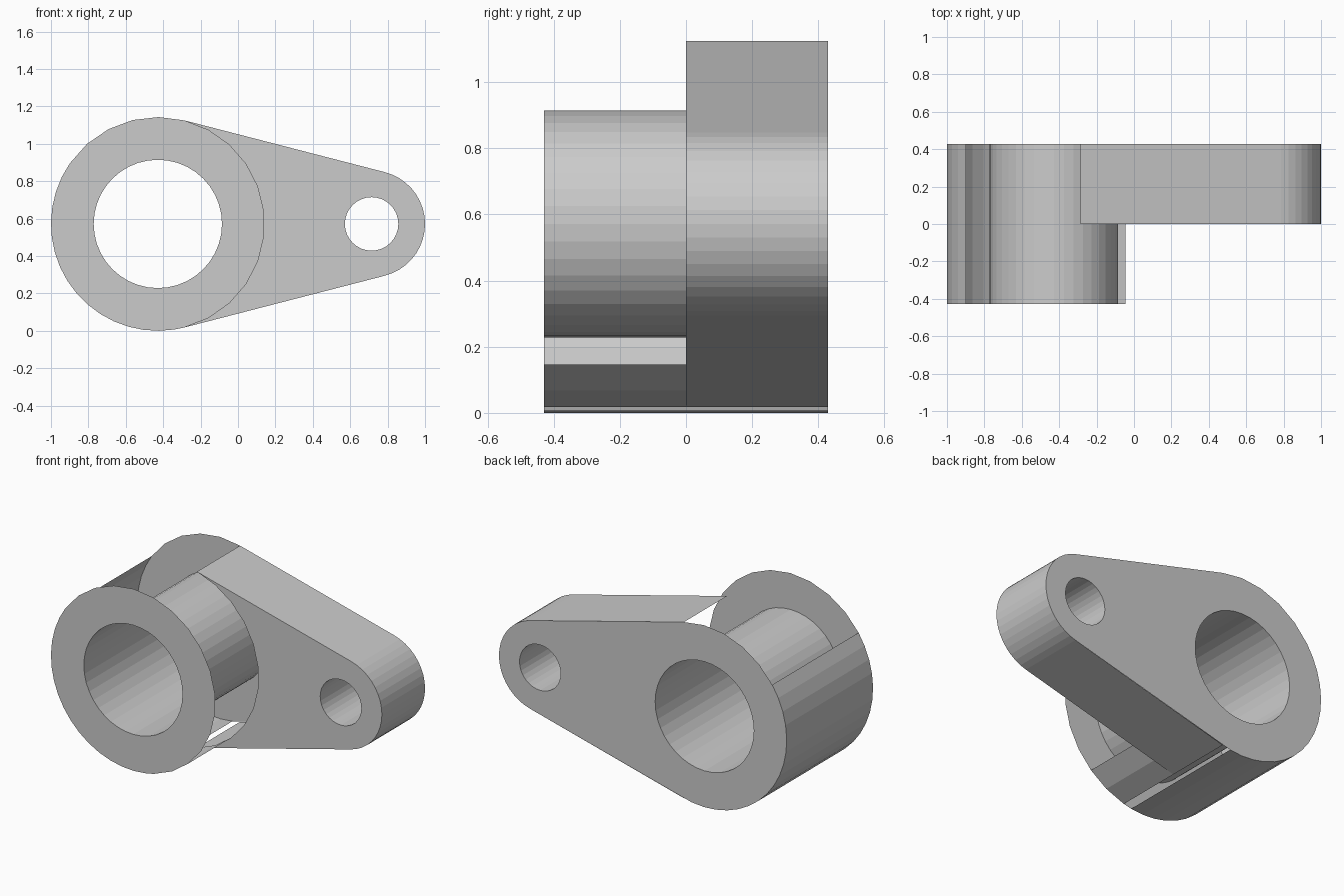
import bpy, bmesh
from math import cos, sin, radians, acos, degrees

if "Cube" in bpy.data.objects:
    bpy.data.objects.remove(bpy.data.objects["Cube"])

R, HOLE, CX = 0.5714, 0.343, -0.4286      # large boss
r, hole, sx = 0.2857, 0.143, 0.7143       # small end
CZ, D = 0.5714, 0.4286
T = degrees(acos((R - r) / (sx - CX)))    # tangent angle of the straight sides


def arc(cx, rad, a0, a1, n):
    return [(cx + rad * cos(radians(a0 + (a1 - a0) * i / n)),
             CZ + rad * sin(radians(a0 + (a1 - a0) * i / n))) for i in range(n + 1)]


def finish(name, bm, smooth=False):
    me = bpy.data.meshes.new(name)
    bm.to_mesh(me)
    bm.free()
    ob = bpy.data.objects.new(name, me)
    bpy.context.collection.objects.link(ob)
    if smooth:
        for p in me.polygons:
            p.use_smooth = True
    return ob


def wall(name, pts, y0, y1, closed=False, smooth=False):
    bm = bmesh.new()
    a = [bm.verts.new((x, y0, z)) for x, z in pts]
    b = [bm.verts.new((x, y1, z)) for x, z in pts]
    n = len(pts)
    for i in range(n if closed else n - 1):
        j = (i + 1) % n
        bm.faces.new((a[i], a[j], b[j], b[i]))
    return finish(name, bm, smooth)


def sheet(name, loops, y):
    bm = bmesh.new()
    edges = []
    for pts in loops:
        v = [bm.verts.new((x, y, z)) for x, z in pts]
        edges += [bm.edges.new((v[i], v[(i + 1) % len(v)])) for i in range(len(v))]
    bmesh.ops.triangle_fill(bm, edges=edges, use_beauty=True, normal=(0, 1 if y > 0 else -1, 0))
    want = 1 if y > 0 else -1
    bm.normal_update()
    for f in bm.faces:
        if f.normal.y * want < 0:
            f.normal_flip()
    return finish(name, bm)


# Shared outlines
top_arc = arc(CX, R, T, 145.5, 5)
left_arc = arc(CX, R, 145.5, 279, 16)
right_arc = arc(CX, R, -T, T, 11)
end_arc = arc(sx, r, -T, T, 18)
big_hole = arc(CX, HOLE, 0, 360, 40)[:-1]
small_hole = arc(sx, hole, 0, 360, 32)[:-1]
boss_left = top_arc + left_arc[1:]

# Flat faces: boss front ring, arm front, whole back
sheet("boss_front_ring", [boss_left + right_arc[:-1], big_hole], -D)
sheet("arm_front", [end_arc + right_arc[::-1], small_hole], 0)
sheet("back_plate", [boss_left + end_arc, big_hole, small_hole], D)

# Bores
wall("boss_bore", big_hole[::-1], -D, D, True)
wall("pin_bore", small_hole[::-1], 0, D, True)

# Outer walls: the boss wall is open on top and on the right
wall("boss_left_wall", left_arc, -D, D)
wall("boss_lower_strip", right_arc[:3], -D, 0)
wall("arm_side_wall", [right_arc[0]] + end_arc + [right_arc[-1]], 0, D)
